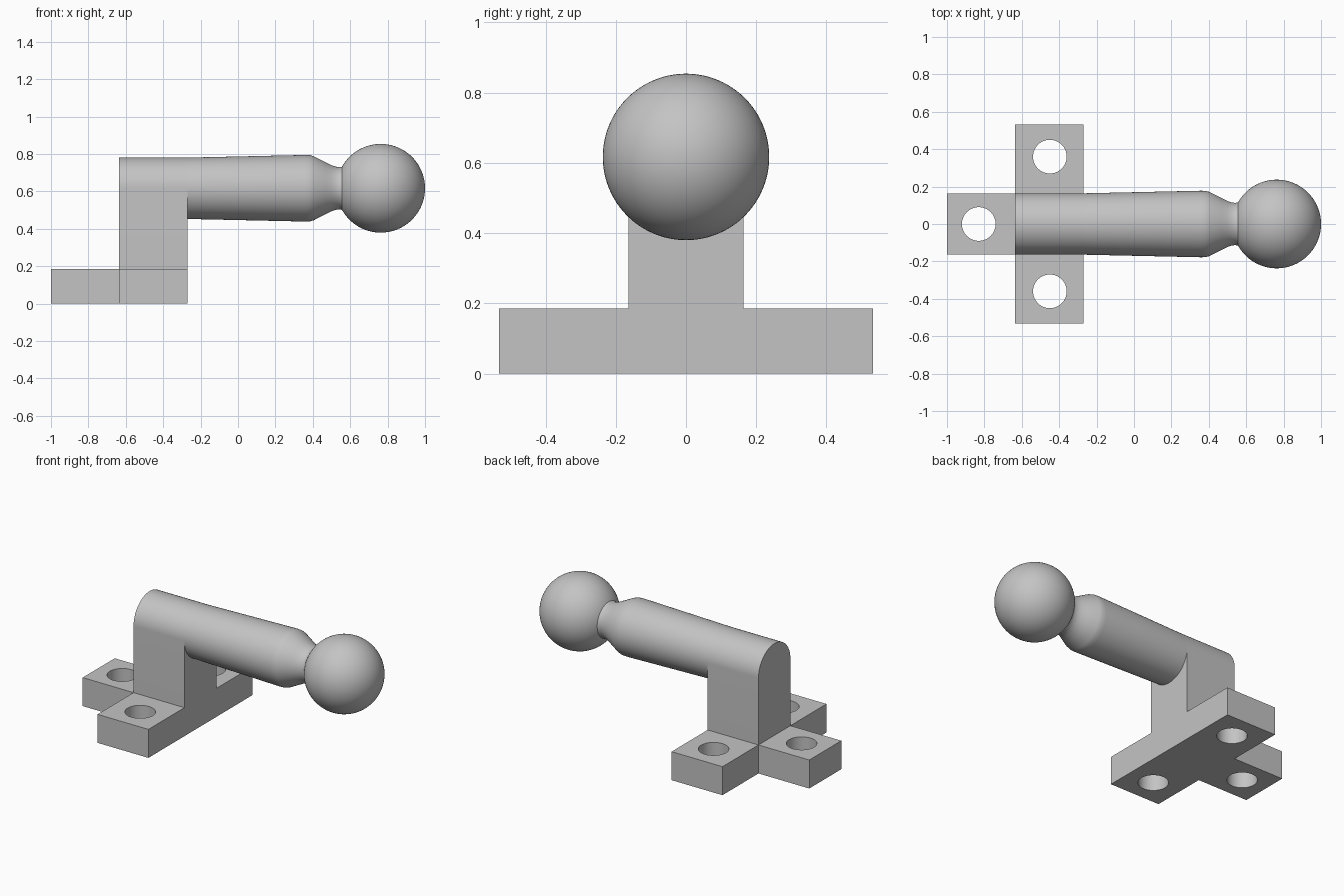
import bpy, bmesh
from math import sin, cos, pi, radians, acos
from mathutils import Vector

cube = bpy.data.objects.get("Cube")
if cube:
    bpy.data.objects.remove(cube, do_unlink=True)

grey = bpy.data.materials.new("light grey")
grey.use_nodes = True
colour = (0.55, 0.55, 0.55, 1)
grey.diffuse_color = colour
grey.node_tree.nodes["Principled BSDF"].inputs["Base Color"].default_value = colour

# Shared dimensions
BACK, FRONT = -0.635, -0.27      # post extent along x
HALF = 0.164                     # half width of post, radius of shaft root
AXIS = 0.617                     # height of the shaft axis
THICK = 0.185                    # base plate thickness
REACH = 0.533                    # half span of the side tabs


def finish(name, bm):
    bmesh.ops.recalc_face_normals(bm, faces=bm.faces)
    mesh = bpy.data.meshes.new(name)
    bm.to_mesh(mesh)
    bm.free()
    obj = bpy.data.objects.new(name, mesh)
    bpy.context.collection.objects.link(obj)
    mesh.materials.append(grey)
    return obj


def smooth(obj):
    bpy.ops.object.select_all(action='DESELECT')
    obj.select_set(True)
    bpy.context.view_layer.objects.active = obj
    bpy.ops.object.shade_smooth_by_angle(angle=radians(30))


def prism(name, outline, direction):
    """Extrude a closed outline along a direction."""
    bm = bmesh.new()
    face = bm.faces.new([bm.verts.new(p) for p in outline])
    new = bmesh.ops.extrude_face_region(bm, geom=[face])["geom"]
    moved = [v for v in new if isinstance(v, bmesh.types.BMVert)]
    bmesh.ops.translate(bm, verts=moved, vec=direction)
    return finish(name, bm)


# T-shaped base plate
plan = [(-1, -HALF), (BACK, -HALF), (BACK, -REACH), (FRONT, -REACH),
        (FRONT, REACH), (BACK, REACH), (BACK, HALF), (-1, HALF)]
base = prism("base_plate", [(x, y, 0) for x, y in plan], Vector((0, 0, THICK)))

# Screw holes through the three tabs
for i, (x, y) in enumerate([(-0.83, 0), (-0.45, -0.36), (-0.45, 0.36)]):
    ring = [(x + 0.09 * cos(2 * pi * k / 64), y + 0.09 * sin(2 * pi * k / 64), -0.1)
            for k in range(64)]
    cutter = prism("hole_cutter", ring, Vector((0, 0, 0.5)))
    mod = base.modifiers.new("screw_hole", 'BOOLEAN')
    mod.operation, mod.solver, mod.object = 'DIFFERENCE', 'EXACT', cutter
    bpy.context.view_layer.objects.active = base
    bpy.ops.object.modifier_apply(modifier=mod.name)
    bpy.data.objects.remove(cutter, do_unlink=True)
smooth(base)

# Upright post with a rounded top
arch = [(BACK, HALF * cos(pi * k / 48), AXIS + HALF * sin(pi * k / 48)) for k in range(49)]
arch += [(BACK, -HALF, THICK), (BACK, HALF, THICK)]
post = prism("post", arch, Vector((FRONT - BACK, 0, 0)))
smooth(post)


def lathe(name, profile, steps=96):
    """Revolve (x, radius) points about the shaft axis."""
    bm = bmesh.new()
    verts = [bm.verts.new((x, 0, AXIS + r)) for x, r in profile]
    edges = [bm.edges.new(pair) for pair in zip(verts, verts[1:])]
    bmesh.ops.spin(bm, geom=verts + edges, cent=(0, 0, AXIS), axis=(1, 0, 0),
                   angle=2 * pi, steps=steps, use_duplicate=False)
    bmesh.ops.remove_doubles(bm, verts=bm.verts, dist=0.0001)
    obj = finish(name, bm)
    smooth(obj)
    return obj


# Tapered shaft and waisted neck
lathe("shaft", [(FRONT, 0), (FRONT, HALF), (0.36, 0.178), (0.385, 0.177), (0.405, 0.171),
                (0.47, 0.138), (0.5, 0.123), (0.52, 0.116), (0.54, 0.113),
                (0.555, 0.115), (0.565, 0.122), (0.58, 0)])

# Ball end
R = 0.237
lathe("ball", [(1 - R - R * cos(pi * k / 48), R * sin(pi * k / 48)) for k in range(49)])
